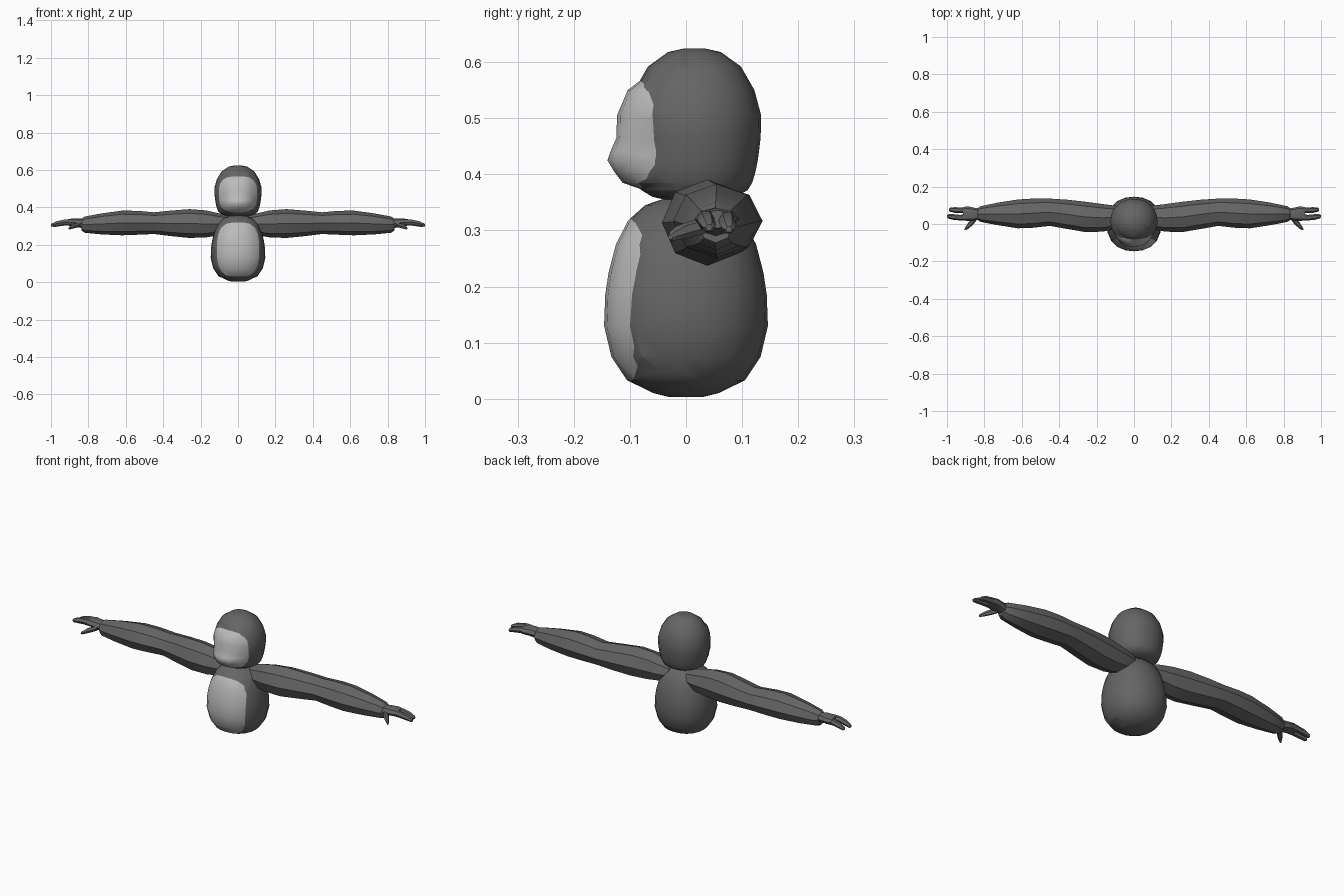
import bpy, bmesh, math
from mathutils import Vector

if "Cube" in bpy.data.objects:
    bpy.data.objects.remove(bpy.data.objects["Cube"])


def material(name, v):
    m = bpy.data.materials.new(name)
    m.diffuse_color = (v, v, v, 1)
    m.use_nodes = True
    m.node_tree.nodes["Principled BSDF"].inputs["Base Color"].default_value = m.diffuse_color
    return m


FUR = material("dark grey fur", 0.13)
SKIN = material("light grey skin", 0.50)


def loft(bm, rings):
    """Skin a list of equal-length point rings and close both ends."""
    rows = [[bm.verts.new(p) for p in r] for r in rings]
    n = len(rows[0])
    for a, b in zip(rows, rows[1:]):
        for i in range(n):
            j = (i + 1) % n
            bm.faces.new((a[i], a[j], b[j], b[i]))
    bm.faces.new(rows[0][::-1])
    bm.faces.new(rows[-1])


def finish(bm, name, angle):
    bmesh.ops.recalc_face_normals(bm, faces=bm.faces)
    me = bpy.data.meshes.new(name)
    bm.to_mesh(me)
    bm.free()
    ob = bpy.data.objects.new(name, me)
    bpy.context.collection.objects.link(ob)
    me.materials.append(FUR)
    me.materials.append(SKIN)
    bpy.ops.object.select_all(action='DESELECT')
    ob.select_set(True)
    bpy.context.view_layer.objects.active = ob
    bpy.ops.object.shade_smooth_by_angle(angle=math.radians(angle))
    return ob


def lathe(profile, cy, wide, power, n=20):
    """Rounded-square rings from (radius, z) pairs."""
    bm = bmesh.new()
    rings = []
    for r, z in profile:
        ring = []
        for i in range(n):
            a = 2 * math.pi * i / n
            c, s = math.cos(a), math.sin(a)
            k = r / (abs(c) ** power + abs(s) ** power) ** (1 / power)
            ring.append((k * c * wide, cy + k * s, z))
        rings.append(ring)
    loft(bm, rings)
    return bm


def cut_patch(bm, cz, hx, hz, n=24, p=3.0):
    """Cut a rounded-rectangle patch into the front and colour it."""
    bmesh.ops.recalc_face_normals(bm, faces=bm.faces)
    inside = [f for f in bm.faces if f.calc_center_median().y < -0.01]
    for i in range(n):
        a = 2 * math.pi * (i + 0.5) / n
        c, s = math.cos(a), math.sin(a)
        k = (abs(c) ** p + abs(s) ** p) ** (-1 / p)
        x, z = k * c, k * s
        nx = math.copysign(abs(x) ** (p - 1), x) / hx
        nz = math.copysign(abs(z) ** (p - 1), z) / hz
        co, no = Vector((x * hx, 0, cz + z * hz)), Vector((nx, 0, nz)).normalized()
        geom = set(inside)
        for f in inside:
            geom.update(f.edges)
            geom.update(f.verts)
        res = bmesh.ops.bisect_plane(bm, geom=list(geom), dist=1e-5,
                                     plane_co=co, plane_no=no)
        faces = {g for g in res['geom'] if isinstance(g, bmesh.types.BMFace)}
        faces.update(f for f in inside if f.is_valid)
        inside = [f for f in faces if (f.calc_center_median() - co).dot(no) < 0]
    for f in inside:
        f.material_index = 1
    return inside


# Body with belly patch
body_profile = [(0.03, 0.003), (0.058, 0.010), (0.105, 0.033), (0.133, 0.075),
                (0.146, 0.130), (0.144, 0.185), (0.138, 0.225), (0.125, 0.275),
                (0.103, 0.318), (0.073, 0.345), (0.035, 0.358)]
body = lathe(body_profile, 0, 1.0, 2.25)
cut_patch(body, 0.175, 0.112, 0.145)
finish(body, "body", 50)

# Head with face patch; the muzzle and brow are pushed forward
head_profile = [(0.04, 0.352), (0.075, 0.360), (0.095, 0.372), (0.103, 0.385),
                (0.109, 0.405), (0.113, 0.425), (0.115, 0.44), (0.118, 0.465),
                (0.119, 0.505), (0.107, 0.550), (0.083, 0.592), (0.047, 0.618),
                (0.02, 0.624)]
head = lathe(head_profile, 0.015, 1.06, 2.15)
patch = cut_patch(head, 0.470, 0.102, 0.096)
bulge = [(0.374, 0.0), (0.385, 0.025), (0.405, 0.034), (0.425, 0.042),
         (0.44, 0.035), (0.465, 0.021), (0.505, 0.019), (0.55, 0.012), (0.566, 0.0)]
for v in {v for f in patch for v in f.verts}:
    for (z0, b0), (z1, b1) in zip(bulge, bulge[1:]):
        if z0 <= v.co.z <= z1:
            push = b0 + (b1 - b0) * (v.co.z - z0) / (z1 - z0)
            v.co.y -= push * max(0, 1 - (abs(v.co.x) / 0.1) ** 3)
finish(head, "head", 50)


def tube(rings, n):
    """Rings along x: (x, centre y, centre z, half depth, half height)."""
    bm = bmesh.new()
    loft(bm, [[(x, y + ry * math.cos(2 * math.pi * i / n),
                z + rz * math.sin(2 * math.pi * i / n)) for i in range(n)]
              for x, y, z, ry, rz in rings])
    return bm


ARM = [(0.05, 0.035, 0.31, 0.05, 0.045), (0.10, 0.035, 0.31, 0.063, 0.058),
       (0.17, 0.033, 0.312, 0.074, 0.072), (0.26, 0.038, 0.314, 0.081, 0.077),
       (0.36, 0.052, 0.315, 0.078, 0.068), (0.45, 0.063, 0.316, 0.073, 0.058),
       (0.54, 0.058, 0.318, 0.078, 0.064), (0.62, 0.054, 0.317, 0.077, 0.066),
       (0.73, 0.054, 0.312, 0.060, 0.056), (0.82, 0.053, 0.308, 0.042, 0.043),
       (0.838, 0.053, 0.308, 0.030, 0.030)]
PALM = [(0.82, 0.053, 0.312, 0.028, 0.026), (0.85, 0.052, 0.317, 0.034, 0.024),
        (0.89, 0.055, 0.320, 0.040, 0.020), (0.915, 0.056, 0.320, 0.034, 0.016)]
FINGER = [(0.89, 0.036, 0.321, 0.017, 0.017), (0.93, 0.034, 0.321, 0.015, 0.016),
          (0.97, 0.038, 0.314, 0.015, 0.014), (0.995, 0.041, 0.306, 0.011, 0.010),
          (1.0, 0.041, 0.305, 0.006, 0.006)]
BACK_FINGER = [(x - 0.012, 0.074 + (y - 0.036) * 0.5, z - 0.003, ry, rz)
               for x, y, z, ry, rz in FINGER]
THUMB = [(0.845, 0.034, 0.310, 0.020, 0.014), (0.865, 0.012, 0.303, 0.020, 0.014),
         (0.885, -0.008, 0.297, 0.017, 0.013), (0.900, -0.024, 0.290, 0.009, 0.009),
         (0.905, -0.028, 0.288, 0.004, 0.005)]

# Arms and hands, mirrored across the body
for part, rings, sides in (("arm", ARM, 8), ("palm", PALM, 8), ("front_finger", FINGER, 6),
                           ("back_finger", BACK_FINGER, 6), ("thumb", THUMB, 6)):
    for side, s in (("right", 1), ("left", -1)):
        finish(tube([(s * x, *rest) for x, *rest in rings], sides), f"{side}_{part}", 30)
